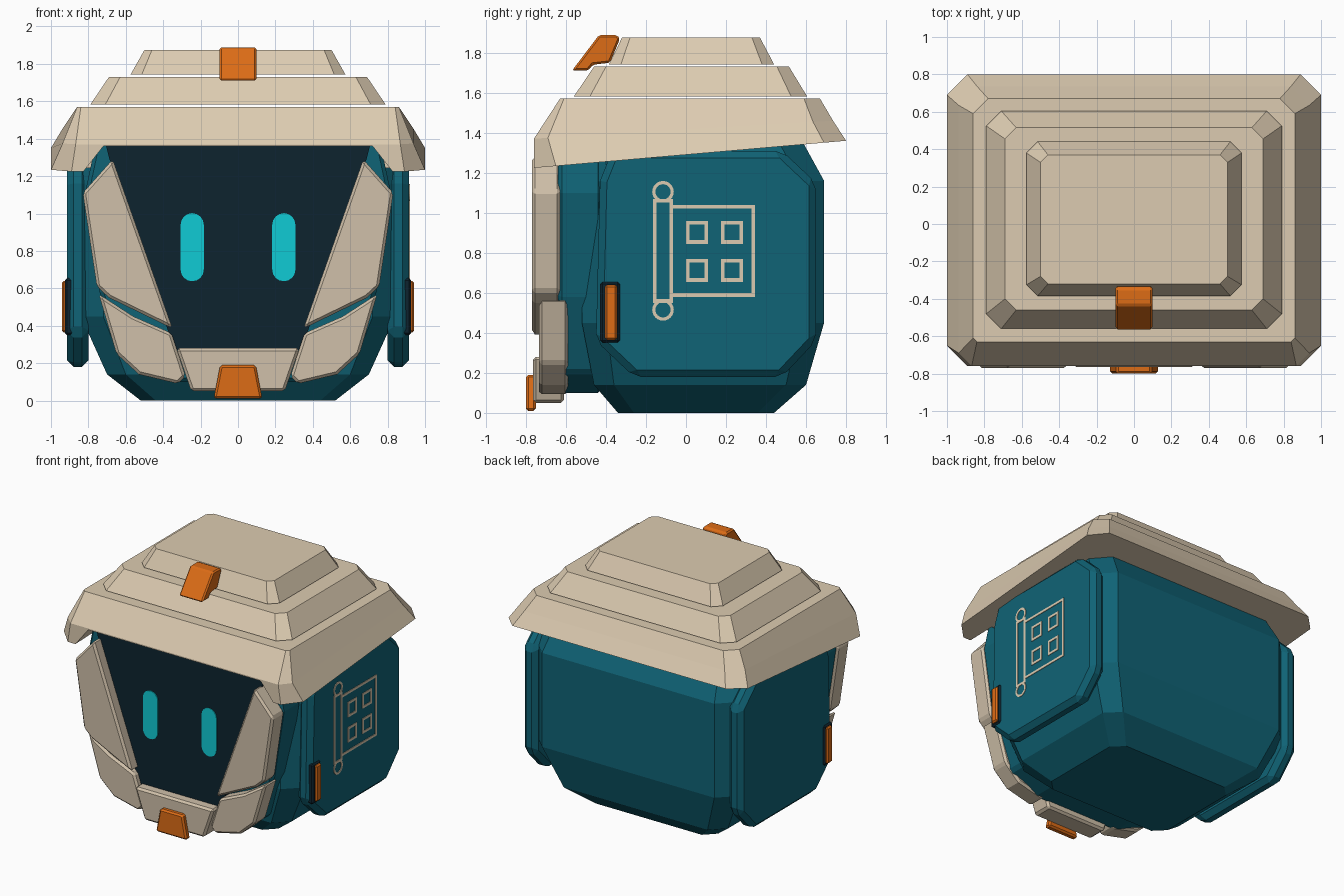
import bpy, bmesh, math
from mathutils import Vector

if "Cube" in bpy.data.objects:
    bpy.data.objects.remove(bpy.data.objects["Cube"])


def material(name, rgb):
    m = bpy.data.materials.new(name)
    m.diffuse_color = (*rgb, 1)
    m.use_nodes = True
    m.node_tree.nodes["Principled BSDF"].inputs["Base Color"].default_value = m.diffuse_color
    return m


SAND = material("sand", (0.72, 0.60, 0.44))
CLAY = material("dusty_sand", (0.63, 0.53, 0.40))
TEAL = material("deep_teal", (0.005, 0.125, 0.18))
NAVY = material("dark_navy", (0.004, 0.017, 0.028))
CYAN = material("bright_cyan", (0.005, 0.60, 0.66))
ORANGE = material("orange", (0.72, 0.15, 0.008))


def finish(name, bm, mat, bevel=0):
    """Turn a bmesh into a flat-shaded object, optionally with bevelled edges."""
    bmesh.ops.recalc_face_normals(bm, faces=bm.faces)
    mesh = bpy.data.meshes.new(name)
    bm.to_mesh(mesh)
    bm.free()
    mesh.materials.append(mat)
    ob = bpy.data.objects.new(name, mesh)
    bpy.context.collection.objects.link(ob)
    if bevel:
        b = ob.modifiers.new("bevel", 'BEVEL')
        b.width, b.segments = bevel, 1
        b.limit_method = 'ANGLE'
    return ob


def loft(name, rings, mat, bevel=0):
    """Skin closed rings of equal size and cap both ends."""
    bm = bmesh.new()
    loops = [[bm.verts.new(p) for p in r] for r in rings]
    for a, b in zip(loops, loops[1:]):
        for i in range(len(a)):
            j = (i + 1) % len(a)
            bm.faces.new((a[i], a[j], b[j], b[i]))
    bm.faces.new(loops[0][::-1])
    bm.faces.new(loops[-1])
    return finish(name, bm, mat, bevel)


def prism(name, pts, axis, a, b, mat, bevel=0):
    """Extrude an outline: xz points along y, or yz points along x."""
    def at(p, t):
        return (p[0], t, p[1]) if axis == 'y' else (t, p[0], p[1])
    return loft(name, [[at(p, t) for p in pts] for t in (a, b)], mat, bevel)


def ring(hx, y0, y1, z, cf, cb):
    """Rectangle with cut corners; z is a number or a function of y."""
    zf = z if callable(z) else (lambda y: z)
    pts = [(hx - cf, y0), (hx, y0 + cf), (hx, y1 - cb), (hx - cb, y1)]
    pts += [(-x, y) for x, y in reversed(pts)]
    return [(x, y, zf(y)) for x, y in pts]


def both(pts):
    """Close a half outline by mirroring it in x."""
    return pts + [(-x, z) for x, z in reversed(pts)]


def rect(y0, y1, z0, z1):
    return [(y0, z0), (y1, z0), (y1, z1), (y0, z1)]


# Head shell
loft("head", [ring(0.52, -0.34, 0.44, 0.0, 0.08, 0.08),
              ring(0.70, -0.46, 0.60, 0.14, 0.10, 0.10),
              ring(0.84, -0.52, 0.69, 0.45, 0.12, 0.12),
              ring(0.84, -0.52, 0.69, 1.16, 0.12, 0.12),
              ring(0.80, -0.52, 0.58, 1.36, 0.12, 0.12),
              ring(0.72, -0.50, 0.48, 1.50, 0.12, 0.12)], TEAL)

# Face frame and recessed visor
prism("face_frame", both([(0.76, 1.38), (0.82, 1.10), (0.74, 0.58),
                          (0.60, 0.20), (0.36, 0.10)]),
      'y', -0.64, -0.42, TEAL, 0.02)
prism("visor", both([(0.71, 1.38), (0.69, 1.30), (0.37, 0.36), (0.30, 0.22)]),
      'y', -0.69, -0.60, NAVY)

# Eyes
for s, side in ((1, "right"), (-1, "left")):
    capsule = []
    for k in range(18):
        a = math.pi * (k if k < 9 else k - 1) / 8
        cz = 0.94 if k < 9 else 0.70
        capsule.append((s * 0.245 + 0.062 * math.cos(a), cz + 0.062 * math.sin(a)))
    prism("eye_" + side, capsule, 'y', -0.697, -0.689, CYAN)

    # Upper and lower cheek plates
    upper = [(0.67, 1.29), (0.83, 1.11), (0.755, 0.61), (0.69, 0.55), (0.35, 0.385)]
    lower = [(0.745, 0.57), (0.65, 0.25), (0.53, 0.14), (0.32, 0.09),
             (0.28, 0.13), (0.355, 0.36), (0.56, 0.45)]
    prism("upper_cheek_" + side, [(s * x, z) for x, z in upper],
          'y', -0.77, -0.63, CLAY, 0.015)
    prism("lower_cheek_" + side, [(s * x, z) for x, z in lower],
          'y', -0.735, -0.59, CLAY, 0.015)

    # Ear pods with dark-framed marker lamps
    pod = [(-0.43, 1.16), (-0.37, 1.31), (0.48, 1.31), (0.65, 1.15),
           (0.65, 0.36), (0.48, 0.18), (-0.26, 0.18), (-0.45, 0.36)]
    prism("ear_pod_" + side, pod, 'x', s * 0.80, s * 0.915, TEAL, 0.035)
    prism("lamp_frame_" + side, rect(-0.43, -0.33, 0.35, 0.655),
          'x', s * 0.84, s * 0.926, NAVY, 0.012)
    prism("side_lamp_" + side, rect(-0.405, -0.345, 0.365, 0.64),
          'x', s * 0.88, s * 0.942, ORANGE, 0.01)

# Chin plate and chin badge
prism("chin", both([(0.33, 0.28), (0.25, 0.05)]), 'y', -0.765, -0.61, CLAY, 0.015)
prism("chin_tab", both([(0.095, 0.19), (0.13, 0.01)]), 'y', -0.80, -0.75, ORANGE, 0.012)

# Brim with an opening cut over the face
brim = loft("hat_brim", [
    ring(1.0, -0.76, 0.80, lambda y: 1.36 - 0.087 * (0.80 - y), 0.11, 0.11),
    ring(0.938, -0.76, 0.735, lambda y: 1.46 - 0.06 * (0.735 - y), 0.07, 0.10),
    ring(0.86, -0.63, 0.67, 1.57, 0.02, 0.08)], SAND)
cutter = prism("brim_cutter", both([(0.72, 1.36), (0.83, 1.22), (0.85, 1.0)]),
               'y', -1.0, -0.55, SAND)
cutter.hide_render = True
cut = brim.modifiers.new("opening", 'BOOLEAN')
cut.operation, cut.solver, cut.object = 'DIFFERENCE', 'EXACT', cutter
bpy.context.view_layer.objects.active = brim
bpy.ops.object.modifier_apply(modifier=cut.name)
bpy.data.objects.remove(cutter)

# Upper hat tiers
loft("hat_middle", [ring(0.79, -0.56, 0.605, 1.582, 0.08, 0.08),
                    ring(0.69, -0.46, 0.515, 1.73, 0.06, 0.06)], SAND)
loft("hat_top", [ring(0.575, -0.385, 0.44, 1.742, 0.06, 0.06),
                 ring(0.50, -0.32, 0.37, 1.875, 0.04, 0.04)], SAND)

# Hat clip
prism("hat_clip", [(-0.57, 1.71), (-0.49, 1.71), (-0.465, 1.74), (-0.38, 1.75),
                   (-0.33, 1.87), (-0.345, 1.888), (-0.435, 1.888)],
      'x', -0.098, 0.098, ORANGE, 0.01)

# Painted plan drawing on the right ear pod: thin outlines
bm = bmesh.new()


def stroke(outer, inner):
    a = [bm.verts.new((0.919, *p)) for p in outer]
    b = [bm.verts.new((0.919, *p)) for p in inner]
    for i in range(len(a)):
        j = (i + 1) % len(a)
        bm.faces.new((a[i], a[j], b[j], b[i]))


def box(y0, y1, z0, z1, w=0.018):
    stroke(rect(y0, y1, z0, z1), rect(y0 + w, y1 - w, z0 + w, z1 - w))


def disc(z, r):
    return [(-0.115 + r * math.cos(k * math.pi / 12),
             z + r * math.sin(k * math.pi / 12)) for k in range(24)]


box(-0.165, -0.065, 0.55, 1.07)
box(-0.083, 0.345, 0.58, 1.04)
for y in (0.0, 0.175):
    for z in (0.655, 0.845):
        box(y, y + 0.11, z, z + 0.115)
for z in (0.515, 1.105):
    stroke(disc(z, 0.054), disc(z, 0.038))
for f in bm.faces:
    f.normal_update()
# Give the outlines a little thickness so they read from every side
extruded = bmesh.ops.extrude_face_region(bm, geom=bm.faces[:])
for v in extruded["geom"]:
    if isinstance(v, bmesh.types.BMVert):
        v.co += Vector((-0.006, 0, 0))
finish("plan_drawing", bm, SAND)
